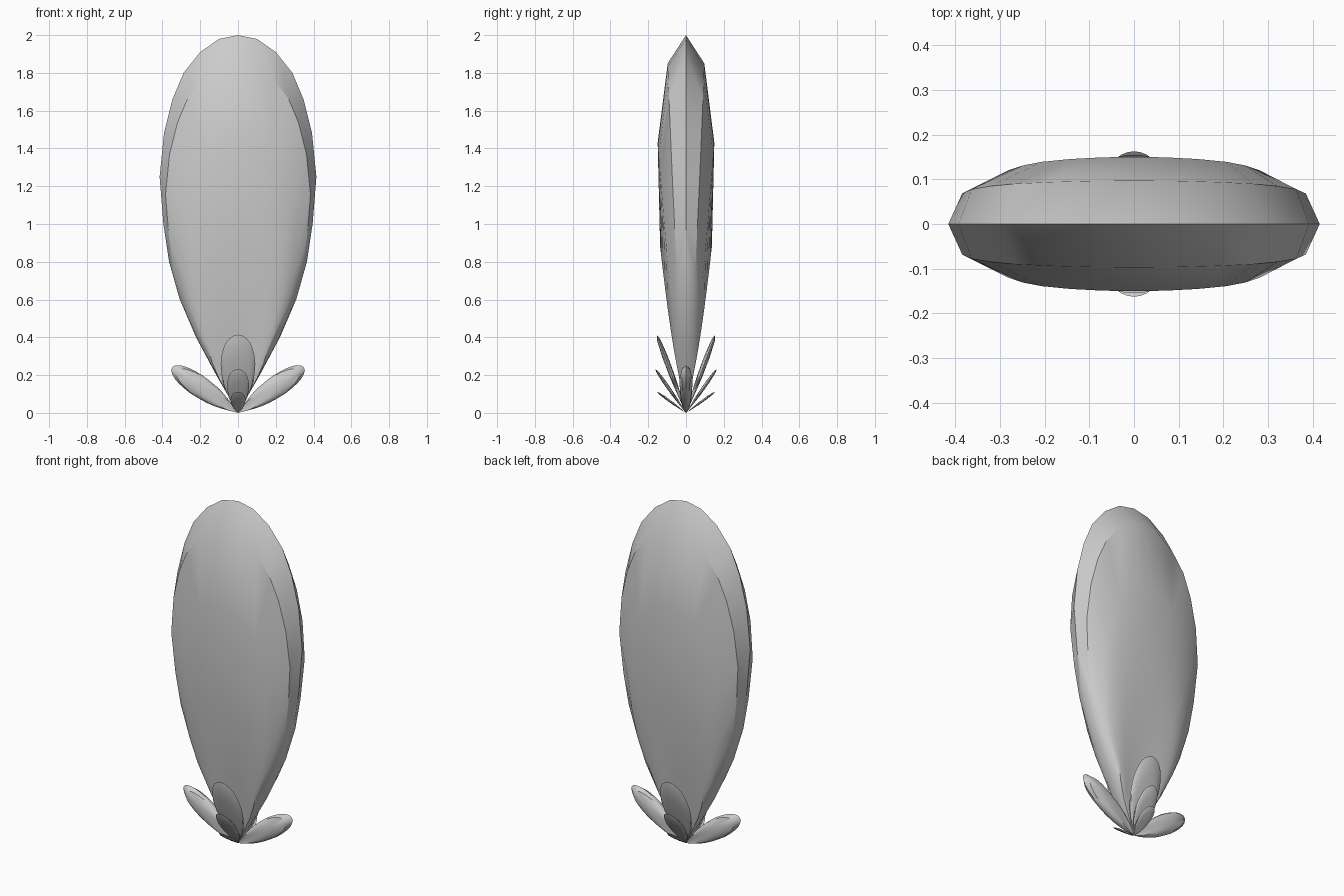
import bpy, bmesh, math
from mathutils import Matrix, Vector

if "Cube" in bpy.data.objects:
    bpy.data.objects.remove(bpy.data.objects["Cube"], do_unlink=True)

grey = bpy.data.materials.new("soft grey")
grey.use_nodes = True
grey.diffuse_color = (0.6, 0.6, 0.6, 1)
grey.node_tree.nodes["Principled BSDF"].inputs["Base Color"].default_value = (0.6, 0.6, 0.6, 1)

# Half outline of a leaf from base to tip, as (x, z)
HALF = [(.115, .2), (.222, .4), (.308, .6), (.365, .8), (.395, 1.0), (.415, 1.25),
        (.392, 1.48), (.347, 1.66), (.288, 1.8), (.2, 1.91), (.1, 1.98)]
OUTLINE = [(-x, z) for x, z in HALF] + [(0, 2)] + [(x, z) for x, z in reversed(HALF)]

# Bulge of the leaf on nested copies of the outline, as (scale, depth)
RINGS = [(1, 0), (.925, .097), (.715, .15), (.44, .137), (.2, .062)]


def leaf(name, size, matrix):
    """Pillow-shaped leaf growing from the origin along z, then scaled and tilted."""
    bm = bmesh.new()
    for side in (-1, 1):
        base = bm.verts.new((0, 0, 0))
        rows = []
        for k, depth in RINGS:
            rows.append([bm.verts.new((x * k, side * depth * max(0, (z - .2) / 1.8) ** .65, z * k))
                         for x, z in OUTLINE])
        for i in range(len(OUTLINE) - 1):
            for a, b in zip(rows, rows[1:]):
                bm.faces.new((a[i], a[i + 1], b[i + 1], b[i]))
            bm.faces.new((rows[-1][i], rows[-1][i + 1], base))
    bmesh.ops.remove_doubles(bm, verts=bm.verts, dist=1e-5)
    bmesh.ops.recalc_face_normals(bm, faces=bm.faces)
    bm.transform(matrix @ Matrix.Diagonal(Vector((*size, 1))))
    mesh = bpy.data.meshes.new(name)
    bm.to_mesh(mesh)
    bm.free()
    mesh.materials.append(grey)
    obj = bpy.data.objects.new(name, mesh)
    bpy.context.collection.objects.link(obj)
    bpy.ops.object.select_all(action="DESELECT")
    obj.select_set(True)
    bpy.context.view_layer.objects.active = obj
    bpy.ops.object.shade_smooth_by_angle(angle=math.radians(30))


# Large upright leaf
leaf("main_leaf", (1, 1, 1), Matrix())

# Three small leaves fanning out at the front and the back
for label, length, tilt in (("upper", .442, 20.5), ("middle", .283, 35), ("lower", .19, 54)):
    s = length / 2
    for end, sign in (("front", 1), ("back", -1)):
        leaf(f"{label}_{end}_leaf", (s, s * .45, s),
             Matrix.Rotation(math.radians(tilt * sign), 4, "X"))

# Narrow leaf on each side
for end, sign in (("left", 1), ("right", -1)):
    leaf(f"{end}_side_leaf", (.138, .23, .212),
         Matrix.Rotation(math.radians(55.5 * sign), 4, "Y"))
